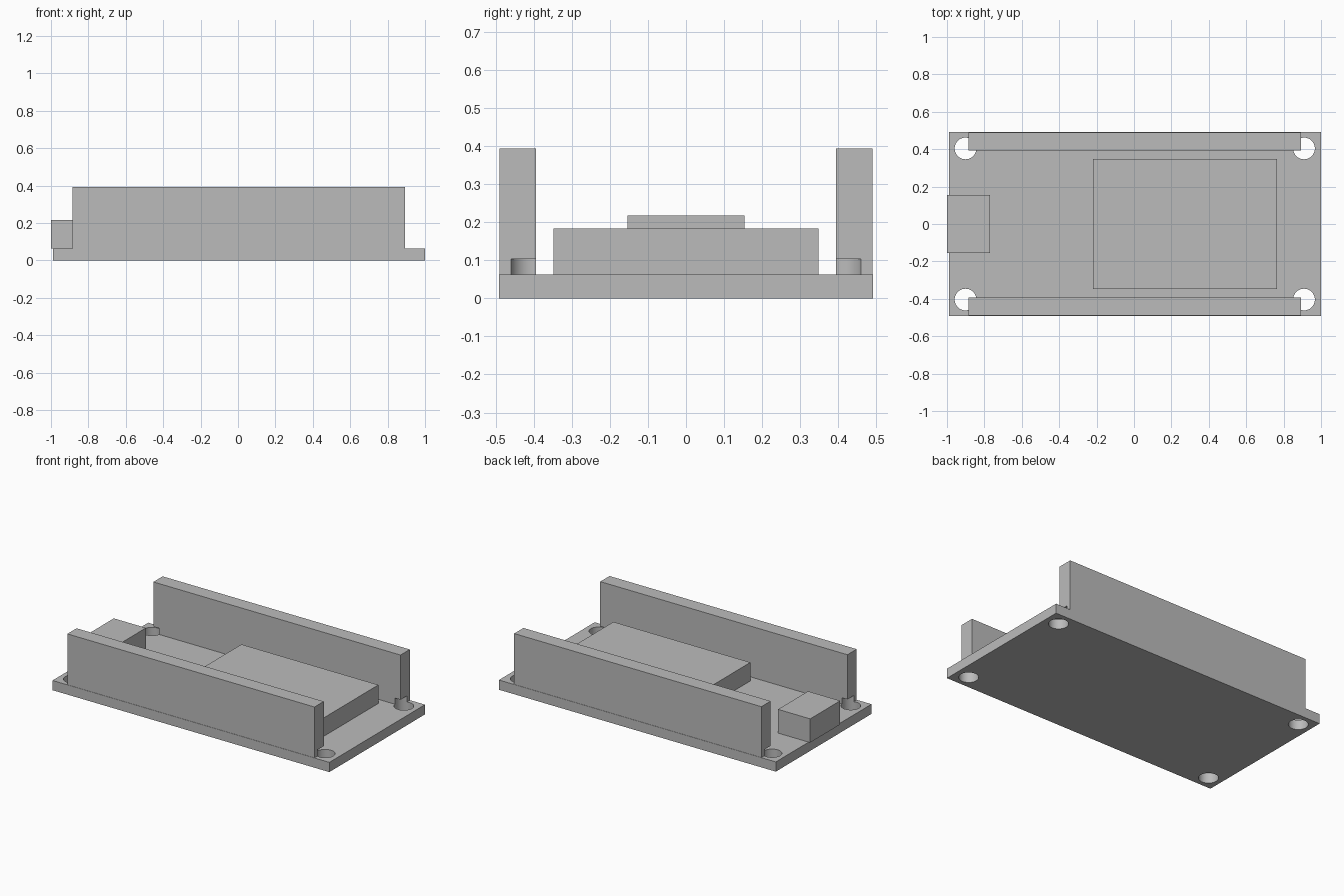
import bpy
import math

cube = bpy.data.objects.get("Cube")
if cube:
    bpy.data.objects.remove(cube, do_unlink=True)

GREY = (0.5, 0.5, 0.5, 1)
material = bpy.data.materials.new("plain_grey")
material.use_nodes = True
material.diffuse_color = GREY
material.node_tree.nodes["Principled BSDF"].inputs["Base Color"].default_value = GREY

BOARD_TOP = 0.063
MID_X = 0.004       # centre of the hole and rail pattern


def box(name, x, y, z):
    """Box from (low, high) ranges on each axis."""
    ranges = (x, y, z)
    bpy.ops.mesh.primitive_cube_add(size=1, location=[(a + b) / 2 for a, b in ranges])
    obj = bpy.context.object
    obj.name = name
    obj.scale = [b - a for a, b in ranges]
    bpy.ops.object.transform_apply(location=False, rotation=False, scale=True)
    obj.data.materials.append(material)
    return obj


def drill(obj, cutters):
    for cutter in cutters:
        mod = obj.modifiers.new("drill", 'BOOLEAN')
        mod.operation = 'DIFFERENCE'
        mod.solver = 'EXACT'
        mod.object = cutter
    bpy.ops.object.select_all(action='DESELECT')
    obj.select_set(True)
    bpy.context.view_layer.objects.active = obj
    for mod in list(obj.modifiers):
        bpy.ops.object.modifier_apply(modifier=mod.name)
    bpy.ops.object.shade_smooth_by_angle(angle=math.radians(30))


# Circuit board, side rails, main block and port
board = box("board", (-0.989, 1.0), (-0.491, 0.491), (0, BOARD_TOP))
rails = []
for name, side in (("front_rail", -1), ("back_rail", 1)):
    y = sorted((side * 0.394, side * 0.489))
    rails.append(box(name, (MID_X - 0.888, MID_X + 0.888), y, (BOARD_TOP, 0.393)))
box("main_block", (-0.219, 0.765), (-0.348, 0.348), (BOARD_TOP, 0.183))
box("port", (-1.0, -0.769), (-0.154, 0.154), (BOARD_TOP, 0.217))

# Corner drills pass through the board and notch the rail ends
drills = []
for sx in (-1, 1):
    for sy in (-1, 1):
        bpy.ops.mesh.primitive_cylinder_add(
            vertices=48, radius=0.058, depth=0.203,
            location=(MID_X + sx * 0.905, sy * 0.404, 0.0015))
        bpy.context.object.name = "hole_drill"
        bpy.context.object.data.materials.append(material)
        drills.append(bpy.context.object)

for part in [board] + rails:
    drill(part, drills)
for cutter in drills:
    bpy.data.objects.remove(cutter, do_unlink=True)
